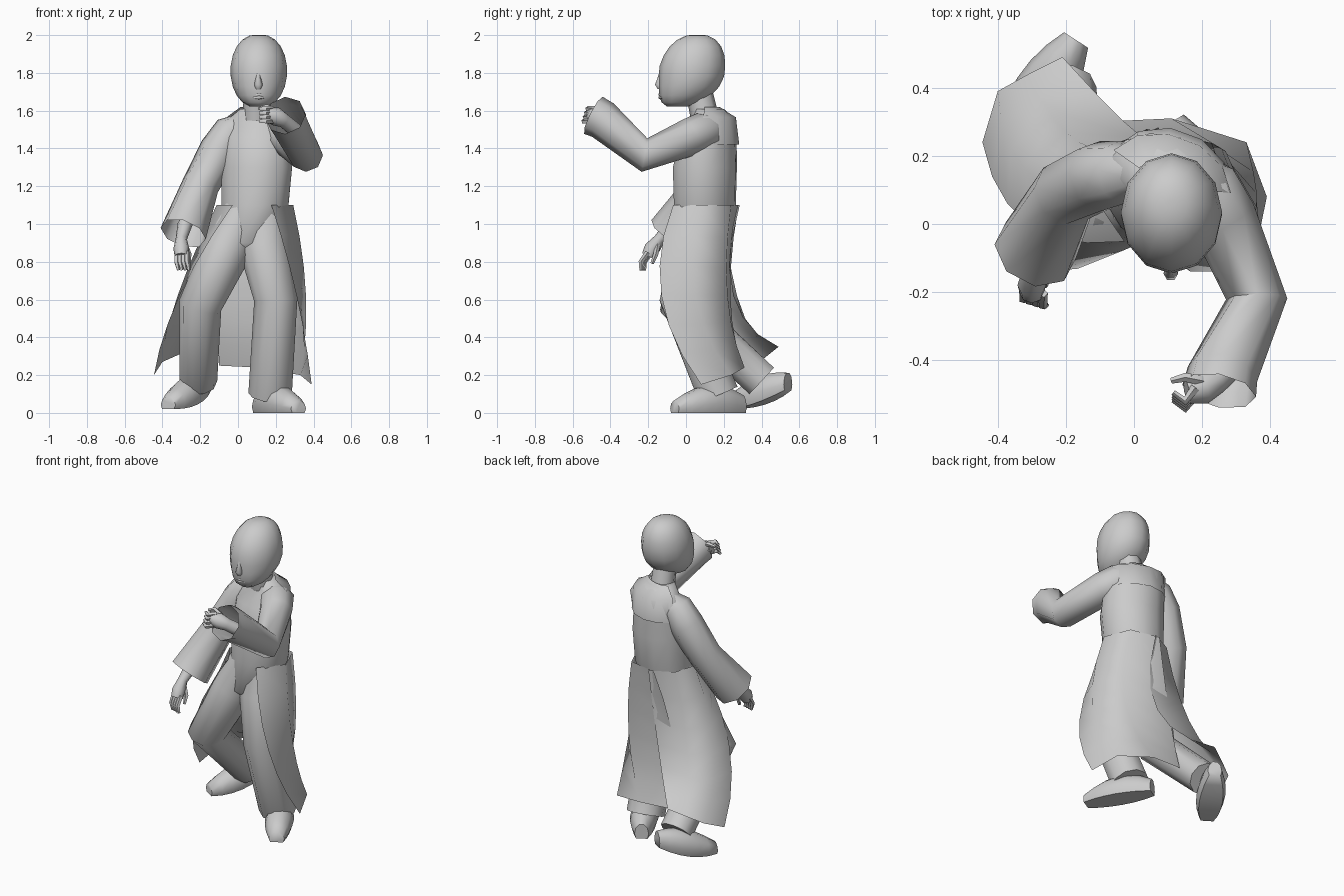
import bpy, bmesh
from math import sin, cos, pi, radians
from mathutils import Vector

cube = bpy.data.objects.get("Cube")
if cube:
    bpy.data.objects.remove(cube)

grey = bpy.data.materials.new("plain grey")
grey.use_nodes = True
colour = (.6, .6, .6, 1)
grey.diffuse_color = colour
grey.node_tree.nodes["Principled BSDF"].inputs["Base Color"].default_value = colour

RIGHTWARD, UPWARD = Vector((1, 0, 0)), Vector((0, 0, 1))


def skin(name, rows, closed=True, capped_end=True):
    """Join equal rows of points with quads, as a tube or an open sheet."""
    bm = bmesh.new()
    rings = [[bm.verts.new(point) for point in row] for row in rows]
    count = len(rings[0])
    for lower, upper in zip(rings, rings[1:]):
        for i in range(count if closed else count - 1):
            following = (i + 1) % count
            bm.faces.new((lower[i], lower[following], upper[following], upper[i]))
    if closed:
        bm.faces.new(rings[0])
        if capped_end:
            bm.faces.new(rings[-1])
    bmesh.ops.recalc_face_normals(bm, faces=bm.faces)
    mesh = bpy.data.meshes.new(name)
    bm.to_mesh(mesh)
    bm.free()
    mesh.materials.append(grey)
    mesh.shade_smooth()
    mesh.set_sharp_from_angle(angle=radians(65))
    bpy.context.collection.objects.link(bpy.data.objects.new(name, mesh))


def turn(first, last, steps):
    """Evenly spaced angles, given in degrees."""
    return [radians(first + (last - first) * i / steps) for i in range(steps + 1)]


FULL_TURN = turn(0, 360, 12)[:-1]


def oval(centre, width, depth, angles=FULL_TURN, yaw=0):
    """Level ring or arc of points around a centre."""
    x, y, z = centre
    points = []
    for angle in angles:
        across, along = width * cos(angle), depth * sin(angle)
        points.append(Vector((x + across * cos(yaw) - along * sin(yaw),
                              y + across * sin(yaw) + along * cos(yaw), z)))
    return points


def tube(name, path, radii, sides=8, side=RIGHTWARD, capped_end=True):
    """Round limb along a bent path, mitred at each joint."""
    path = [Vector(point) for point in path]
    rows = []
    for k, point in enumerate(path):
        before, after = path[max(k - 1, 0)], path[min(k + 1, len(path) - 1)]
        along = ((point - before).normalized() + (after - point).normalized()).normalized()
        u = (side - along * side.dot(along)).normalized()
        v = along.cross(u)
        rows.append([point + radii[k] * (u * cos(angle) + v * sin(angle))
                     for angle in turn(0, 360, sides)[:-1]])
    skin(name, rows, capped_end=capped_end)


def digit(name, base, reach, curl, side):
    """Finger with one bend."""
    knuckle = base + Vector(reach)
    tube(name, [base, knuckle, knuckle + Vector(curl)], [.015, .014, .009], 5, side)


def fingers(name, first, step, reach, curl, side):
    for i in range(4):
        digit(name, Vector(first) + i * Vector(step), reach, curl, side)


def shoe(name, heel, toe, lift):
    """Flat-soled shoe that tapers towards the toe; lift raises the heel."""
    heel, toe = Vector(heel), Vector(toe)
    across = (toe - heel).normalized().cross(UPWARD)
    rows = []
    for k in range(7):
        t = k / 6
        width = .085 * sin(pi * (.1 + .78 * t)) ** .6
        sole = lift * (1 - t) ** 2
        height = .05 + .1 * sin(pi * (.15 + .8 * t))
        rows.append([heel.lerp(toe, t) + across * width * cos(angle)
                     + UPWARD * (sole + height * (max(sin(angle), -.5) + .5) / 1.5)
                     for angle in turn(0, 360, 10)[:-1]])
    skin(name, rows)


def coat_panel(name, first_angle, last_angle, columns):
    """Skirt panel from the waist oval, past the knee, to the hem."""
    waist = oval((.09, .1, 1.1), .205, .185, turn(first_angle, last_angle, 3))
    rows = []
    for k in range(7):
        t = k / 6
        row = []
        for top, (knee_x, knee_y, hem) in zip(waist, columns):
            hem = Vector(hem)
            middle = Vector((knee_x, knee_y, .62))
            pull = middle * 2 - (top + hem) / 2
            row.append(top.lerp(pull, t).lerp(pull.lerp(hem, t), t))
        rows.append(row)
    skin(name, rows, closed=False)


# Torso and seat, with the shoulders turned a little to the right
skin("torso", [oval((x, y, z), width, depth, yaw=-.3) for x, y, z, width, depth in (
    (.02, .07, .83, .05, .07), (.05, .07, .9, .14, .13), (.09, .1, 1.1, .185, .165),
    (.1, .1, 1.3, .195, .17), (.1, .12, 1.46, .19, .145), (.1, .15, 1.55, .17, .11),
    (.1, .12, 1.61, .09, .08))])
tube("neck", [(.1, .1, 1.56), (.1, .07, 1.7)], [.075, .07])

# Collar flap lying over the back of the shoulders
skin("collar_back", [oval((.1, .12, z), width, depth, turn(15, 165, 5), -.35)
                     for z, width, depth in ((1.62, .1, .05), (1.565, .19, .14), (1.42, .19, .16))],
     closed=False)

# Egg-shaped head, chin pushed forwards and crown pushed back
head_rows = []
for latitude in turn(-75, 75, 9):
    rise = sin(latitude)
    shift = .03 * rise if rise > 0 else -.08 * rise ** 2
    girth = cos(latitude) ** .85
    head_rows.append(oval((.11, .03 + shift, 1.81 + .195 * rise), .15 * girth, .175 * girth))
head_rows.append([point.lerp(Vector((.11, .06, 2)), .8) + UPWARD * .002
                  for point in head_rows[-1]])
skin("head", head_rows)

# Nose and lips
tube("nose", [(.108, -.135, 1.8), (.108, -.145, 1.74), (.108, -.135, 1.72)], [.008, .022, .018], 6)
for name, z in (("upper_lip", 1.685), ("lower_lip", 1.67)):
    tube(name, [(.07, -.12, z), (.11, -.137, z), (.15, -.12, z)], [.004, .01, .004], 6, UPWARD)

# Wide open sleeves, starting inside the shoulders
tube("left_sleeve", [(.14, .15, 1.52), (.21, .1, 1.49), (.26, .02, 1.46), (.36, -.22, 1.365),
                     (.26, -.44, 1.55), (.25, -.49, 1.575)],
     [.07, .105, .1, .09, .105, .11], capped_end=False)
tube("right_sleeve", [(.04, .16, 1.535), (-.04, .15, 1.485), (-.1, .14, 1.39), (-.2, .09, 1.2),
                      (-.29, -.08, .95)],
     [.06, .095, .105, .1, .125], capped_end=False)

# Left hand, curled and pointing across the chest
tube("left_palm", [(.3, -.4, 1.5), (.24, -.46, 1.55), (.2, -.48, 1.57), (.155, -.49, 1.58)],
     [.04, .04, .05, .038], side=UPWARD)
fingers("left_finger", (.18, -.48, 1.61), (0, -.007, -.022),
        (-.03, -.04, 0), (-.035, .025, 0), UPWARD)
digit("left_thumb", Vector((.2, -.46, 1.6)), (-.05, .01, .02), (-.04, -.01, -.01), UPWARD)

# Right hand, hanging open
tube("right_palm", [(-.28, -.07, 1), (-.3, -.14, .92), (-.3, -.18, .87), (-.3, -.2, .83)],
     [.04, .03, .042, .036])
fingers("right_finger", (-.325, -.185, .85), (.019, -.006, 0),
        (0, -.035, -.05), (.01, 0, -.045), RIGHTWARD)
digit("right_thumb", Vector((-.28, -.15, .89)), (.02, -.01, -.05), (0, -.02, -.05), RIGHTWARD)

# Trouser legs
tube("left_trouser", [(.14, .08, 1.06), (.14, .05, .87), (.2, -.03, .6), (.17, .17, .1)],
     [.12, .135, .115, .115], 10)
tube("right_trouser", [(.03, .08, 1.06), (-.06, .05, .86), (-.2, -.03, .57), (-.21, .4, .17)],
     [.12, .13, .115, .1], 10)

# Shoes: left one flat, right one with a lifted heel
shoe("left_shoe", (.11, .3, 0), (.32, -.06, 0), 0)
shoe("right_shoe", (-.17, .54, .02), (-.37, .23, .02), .1)

# Open coat skirt, left panel tucked under the right one at the back split;
# columns run from the front edge to the split
coat_panel("left_coat_skirt", -65, 105, [
    (.31, -.13, (.39, .08, .15)), (.36, .05, (.33, .24, .2)),
    (.26, .22, (.11, .31, .24)), (-.08, .235, (-.1, .3, .25))])
coat_panel("right_coat_skirt", 235, 95, [
    (-.31, 0, (-.445, .24, .2)), (-.32, .16, (-.4, .39, .27)),
    (-.2, .27, (-.31, .44, .31)), (.03, .25, (-.21, .49, .35))])
